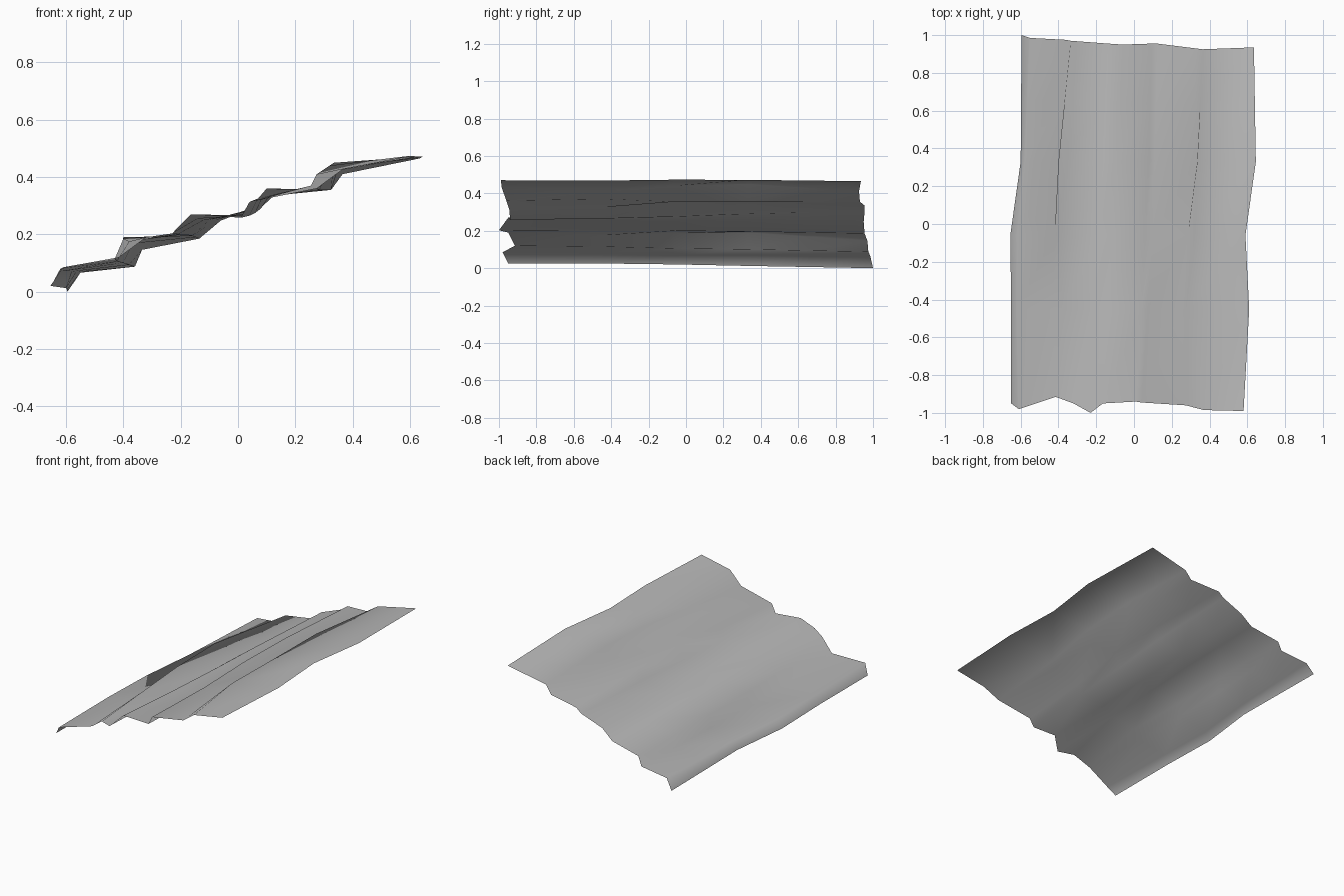
import bpy
import bmesh

if "Cube" in bpy.data.objects:
    bpy.data.objects.remove(bpy.data.objects["Cube"], do_unlink=True)

# Stepped cross-sections (x, z) from the low side to the high side
front = [(-.65, .025), (-.61, .085), (-.415, .12), (-.32, .19), (-.23, .203), (-.165, .27),
         (.01, .258), (.04, .313), (.275, .36), (.37, .43), (.58, .47)]
near = [(-.65, .025), (-.62, .08), (-.43, .115), (-.38, .175), (-.21, .2), (-.14, .255),
        (.04, .265), (.07, .325), (.255, .37), (.275, .41), (.61, .468)]
middle = [(-.655, .02), (-.62, .07), (-.42, .105), (-.4, .185), (-.19, .2), (-.12, .25),
          (.06, .275), (.1, .36), (.285, .355), (.32, .44), (.59, .473)]
far = [(-.6, .012), (-.58, .07), (-.4, .1), (-.4, .19), (-.16, .195), (-.1, .25),
       (.08, .29), (.11, .36), (.325, .355), (.335, .45), (.645, .472)]
back = [(-.595, 0), (-.55, .066), (-.36, .087), (-.335, .146), (-.135, .185), (-.06, .248),
        (.09, .305), (.125, .335), (.325, .355), (.365, .41), (.635, .465)]

# Ragged front and back outlines
front_y = [-.95, -.98, -.915, -.95, -1, -.95, -.94, -.945, -.96, -.985, -.99]
back_y = [1, .985, .975, .97, .955, .95, .955, .955, .93, .925, .935]


def section(profile, ys):
    return [(x, y, z) for (x, z), y in zip(profile, ys)]


def blend(a, b):
    return [tuple((p + q) / 2 for p, q in zip(u, v)) for u, v in zip(a, b)]


rows = [section(front, front_y)]
for profile, y in ((near, -.45), (middle, -.06), (far, .33)):
    rows.append(section(profile, [y] * len(profile)))
rows.append(section(back, back_y))
rows.insert(-1, blend(rows[-2], rows[-1]))

# Loft the rows into a single thin sheet facing up
bm = bmesh.new()
grid = [[bm.verts.new(p) for p in row] for row in rows]
for low, high in zip(grid, grid[1:]):
    for i in range(len(low) - 1):
        bm.faces.new((low[i], low[i + 1], high[i + 1], high[i]))
for face in bm.faces:
    face.smooth = True
mesh = bpy.data.meshes.new("rumpled_sheet")
bm.to_mesh(mesh)
bm.free()
sheet = bpy.data.objects.new("rumpled_sheet", mesh)
bpy.context.collection.objects.link(sheet)

# Plain grey surface
grey = bpy.data.materials.new("plain_grey")
grey.use_nodes = True
colour = (.5, .5, .5, 1)
grey.diffuse_color = colour
grey.node_tree.nodes["Principled BSDF"].inputs["Base Color"].default_value = colour
mesh.materials.append(grey)
